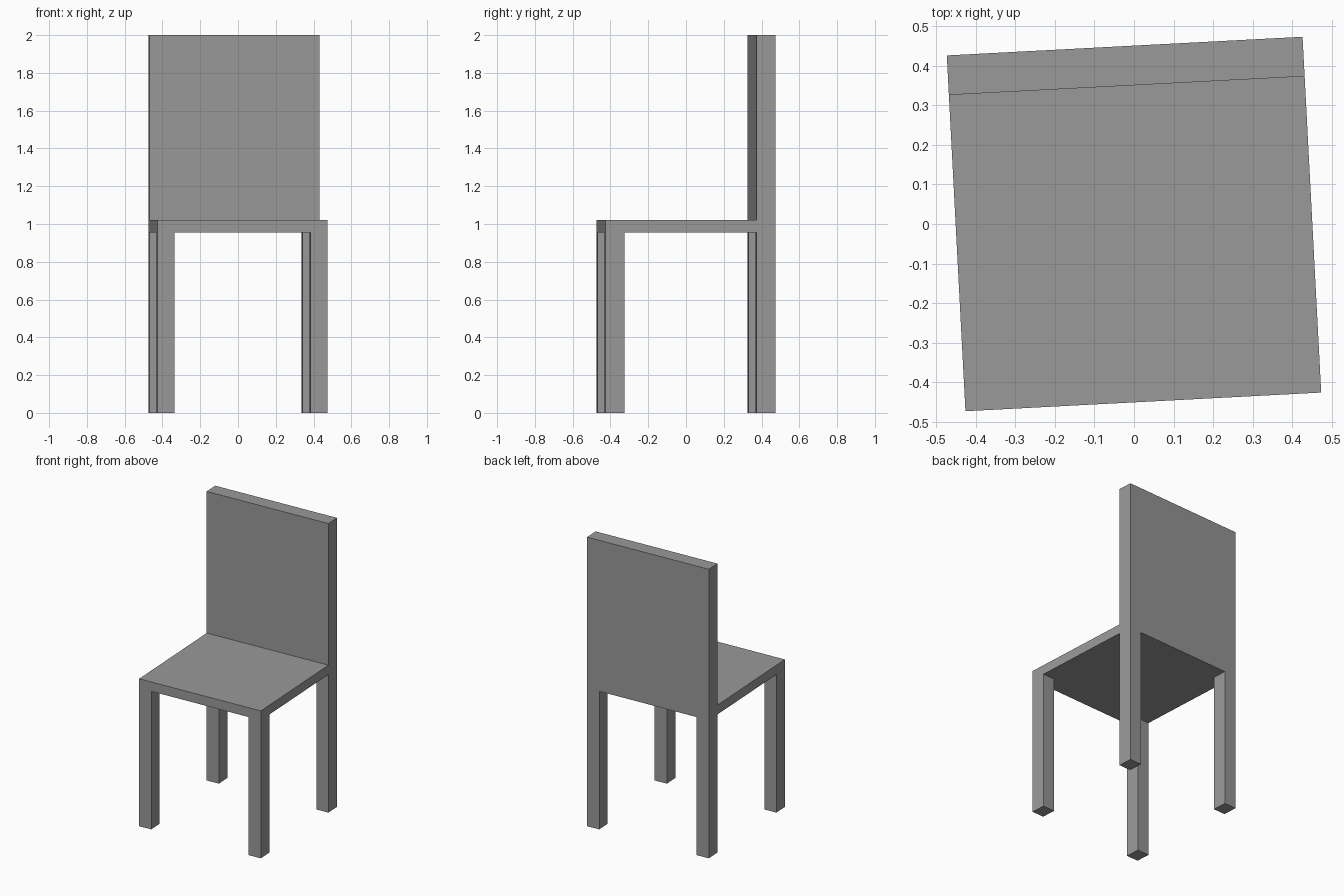
import bpy
import math
from mathutils import Matrix

cube = bpy.data.objects.get("Cube")
if cube:
    bpy.data.objects.remove(cube, do_unlink=True)

GREY = (0.32, 0.32, 0.32, 1.0)
mat = bpy.data.materials.new("plain_grey")
mat.use_nodes = True
mat.diffuse_color = GREY
bsdf = next(n for n in mat.node_tree.nodes if n.type == "BSDF_PRINCIPLED")
bsdf.inputs["Base Color"].default_value = GREY

HALF = 0.45           # half of the square footprint
SEAT_LOW, SEAT_TOP, BACK_TOP = 0.955, 1.02, 2.0
LEG_W, DEPTH = 0.09, 0.1
TURN = Matrix.Rotation(math.radians(3), 4, "Z")   # whole chair is turned slightly


def box(name, low, high):
    """Flat-shaded box between two corners, turned with the chair."""
    bpy.ops.mesh.primitive_cube_add(size=1)
    ob = bpy.context.object
    ob.name = ob.data.name = name
    size = [h - l for l, h in zip(low, high)]
    centre = [(h + l) / 2 for l, h in zip(low, high)]
    ob.data.transform(Matrix.Translation(centre) @ Matrix.Diagonal((*size, 1)))
    ob.matrix_world = TURN
    ob.data.materials.append(mat)
    return ob


# Seat and backrest
box("seat", (-HALF, -HALF, SEAT_LOW), (HALF, HALF - DEPTH, SEAT_TOP))
box("backrest", (-HALF, HALF - DEPTH, SEAT_LOW), (HALF, HALF, BACK_TOP))

# Four legs flush with the corners
for side, x in (("right", -HALF), ("left", HALF - LEG_W)):
    for end, y in (("front", -HALF), ("back", HALF - DEPTH)):
        box(f"{end}_{side}_leg", (x, y, 0), (x + LEG_W, y + DEPTH, SEAT_LOW))
